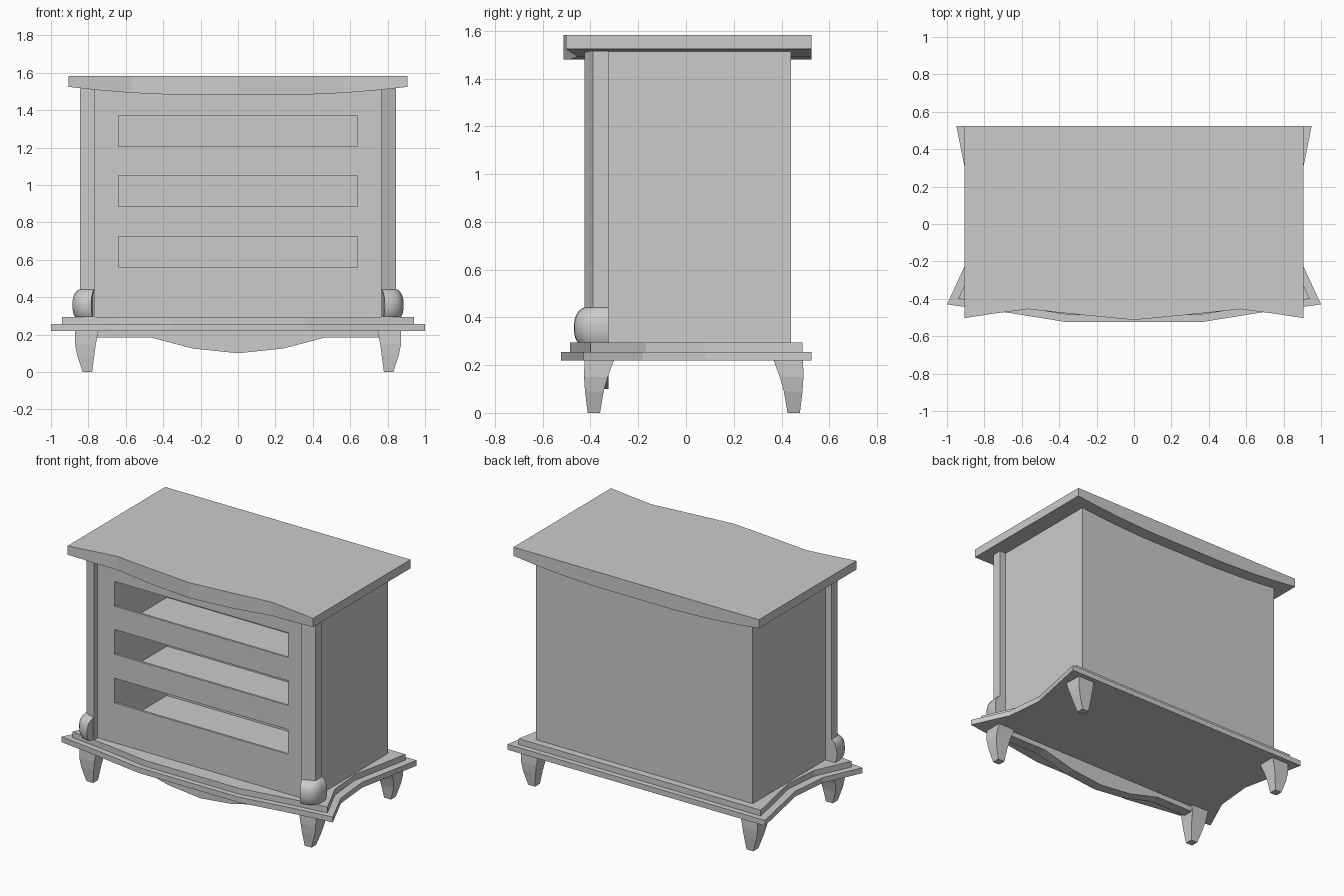
import bpy, bmesh

if "Cube" in bpy.data.objects:
    bpy.data.objects.remove(bpy.data.objects["Cube"])

def loft(name, rings, smooth=False):
    """Skin a stack of equal-length point rings and cap both ends."""
    bm = bmesh.new()
    vs = [[bm.verts.new(p) for p in r] for r in rings]
    n = len(rings[0])
    for a, b in zip(vs, vs[1:]):
        for i in range(n):
            j = (i + 1) % n
            bm.faces.new((a[i], a[j], b[j], b[i]))
    bm.faces.new(vs[0][::-1])
    bm.faces.new(vs[-1])
    bmesh.ops.recalc_face_normals(bm, faces=bm.faces)
    me = bpy.data.meshes.new(name)
    bm.to_mesh(me)
    bm.free()
    ob = bpy.data.objects.new(name, me)
    bpy.context.collection.objects.link(ob)
    if smooth:
        bpy.ops.object.select_all(action='DESELECT')
        bpy.context.view_layer.objects.active = ob
        ob.select_set(True)
        bpy.ops.object.shade_smooth_by_angle(angle=0.6)
    return ob

def prism(name, plan, z0, z1):
    return loft(name, [[(x, y, z) for x, y in plan] for z in (z0, z1)])

def box(name, x0, x1, y0, y1, z0, z1):
    return prism(name, [(x0, y0), (x1, y0), (x1, y1), (x0, y1)], z0, z1)

def flip(plan, s):
    return [(x * s, y) for x, y in plan]

def cut(target, cutter):
    cutter.hide_render = True
    cutter.hide_set(True)
    m = target.modifiers.new("cut", 'BOOLEAN')
    m.operation = 'DIFFERENCE'
    m.solver = 'EXACT'
    m.object = cutter

# Serpentine stepped base
half = [(0.37, -0.523), (0.7, -0.47), (1.0, -0.43), (0.885, -0.18),
        (0.86, 0.08), (0.905, 0.3), (0.95, 0.525)]
outline = half + [(-x, y) for x, y in reversed(half)]
prism("base_lower", outline, 0.22, 0.256)
prism("base_upper", [(x * 0.94, y * 0.93) for x, y in outline], 0.255, 0.295)

# Cabinet body with three drawer openings onto a wider cavity
body = box("body", -0.8, 0.8, -0.385, 0.44, 0.29, 1.515)
cut(body, box("cavity_cutter", -0.64, 0.64, -0.37, 0.165, 0.4, 1.37))
for i, z in enumerate((0.56, 0.885, 1.205)):
    cut(body, box(f"opening_cutter_{i}", -0.64, 0.64, -0.5, 0.0, z, z + 0.165))
for i, z in enumerate((0.725, 1.05)):
    box(f"drawer_floor_{i}", -0.645, 0.645, -0.375, 0.17, z, z + 0.004)

# Top slab: wavy front edge, underside sagging in the middle
cols = [(0, -0.513, 1.48), (0.3, -0.484, 1.48), (0.57, -0.455, 1.492),
        (0.75, -0.479, 1.507), (0.905, -0.503, 1.524)]
cols = [(-x, y, z) for x, y, z in cols[:0:-1]] + cols
loft("top_slab", [[(x, y, z), (x, 0.525, z), (x, 0.525, 1.582), (x, y, 1.582)]
                  for x, y, z in cols])

# Skirt below the front of the base
low = [(-0.77, 0.185), (-0.47, 0.185), (-0.24, 0.125), (0, 0.1),
       (0.24, 0.125), (0.47, 0.185), (0.77, 0.185)]
loft("skirt", [[(x, -0.395, z), (x, -0.325, z), (x, -0.325, 0.225),
                (x, -0.395, 0.225)] for x, z in low])

# Corner pillars, scroll feet and legs, on both sides
pillar = [(0.765, -0.36), (0.765, -0.425), (0.845, -0.39), (0.845, -0.325), (0.79, -0.325)]
slim = [(0.765, -0.36), (0.768, -0.425), (0.79, -0.42), (0.82, -0.408),
        (0.845, -0.39), (0.848, -0.36), (0.848, -0.325), (0.79, -0.325)]
full = [(0.765, -0.36), (0.785, -0.47), (0.82, -0.467), (0.855, -0.45),
        (0.878, -0.42), (0.886, -0.38), (0.885, -0.325), (0.79, -0.325)]
bulge = [(0.295, 0.65), (0.315, 0.88), (0.34, 0.98), (0.365, 1.0),
         (0.39, 0.93), (0.41, 0.78), (0.427, 0.52), (0.438, 0.22), (0.442, 0.0)]
leg = [(0.225, 0.745, 0.872, -0.425, -0.3), (0.15, 0.76, 0.872, -0.427, -0.328),
       (0.09, 0.768, 0.86, -0.423, -0.345), (0, 0.78, 0.83, -0.412, -0.36)]
for side, s in (("left", -1), ("right", 1)):
    prism(f"pillar_{side}", flip(pillar, s), 0.29, 1.515)
    loft(f"scroll_foot_{side}",
         [[(s * (a[0] + (b[0] - a[0]) * t), a[1] + (b[1] - a[1]) * t, z)
           for a, b in zip(slim, full)] for z, t in bulge], smooth=True)
    for end, f, o in (("front", 1, 0), ("back", -1, 0.065)):
        loft(f"{end}_leg_{side}",
             [[(s * x, f * y + o, z) for x, y in ((x0, y0), (x1, y0), (x1, y1), (x0, y1))]
              for z, x0, x1, y0, y1 in leg])
